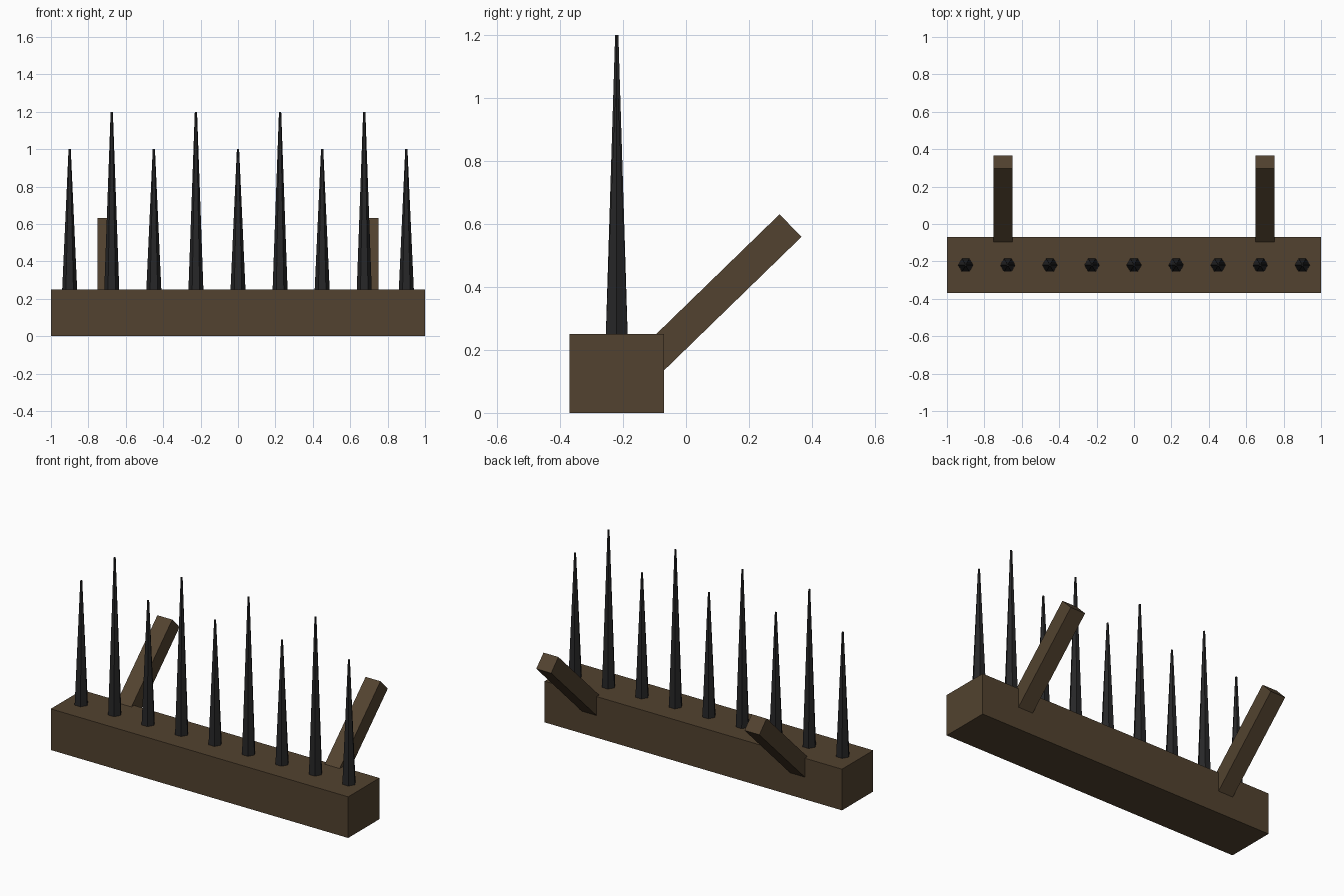
import bpy, bmesh
from math import radians, sin, cos
from mathutils import Matrix, Vector

if "Cube" in bpy.data.objects:
    bpy.data.objects.remove(bpy.data.objects["Cube"])


def material(name, rgb):
    m = bpy.data.materials.new(name)
    m.diffuse_color = (*rgb, 1.0)
    m.use_nodes = True
    m.node_tree.nodes["Principled BSDF"].inputs["Base Color"].default_value = m.diffuse_color
    return m


def add_object(name, bm, mat):
    mesh = bpy.data.meshes.new(name)
    bm.to_mesh(mesh)
    bm.free()
    mesh.materials.append(mat)
    ob = bpy.data.objects.new(name, mesh)
    bpy.context.collection.objects.link(ob)
    return ob


def box(name, size, centre, mat, tilt=0.0):
    bm = bmesh.new()
    bmesh.ops.create_cube(bm, size=1.0, matrix=Matrix.Diagonal((*size, 1.0)))
    ob = add_object(name, bm, mat)
    ob.location = centre
    ob.rotation_euler.x = tilt
    return ob


wood = material("dark_wood", (0.085, 0.055, 0.029))
iron = material("dark_iron", (0.02, 0.02, 0.021))

# Base beam
box("base_beam", (2.0, 0.30, 0.25), (0, -0.22, 0.125), wood)

# Tilted rear braces, sunk into the beam
TILT, LENGTH = 0.8, 0.7
end = Vector((0, 0.332, 0.595))
middle = end - Vector((0, sin(TILT), cos(TILT))) * LENGTH / 2
for side, x in (("left", -0.7), ("right", 0.7)):
    box(f"brace_{side}", (0.1, 0.1, LENGTH), (x, middle.y, middle.z), wood, -TILT)

# Row of six-sided spikes with alternating heights
for i in range(9):
    top = 1.2 if i % 2 else 1.0
    height = top - 0.25
    bm = bmesh.new()
    bmesh.ops.create_cone(bm, cap_ends=True, segments=6, radius1=0.04,
                          radius2=0.006, depth=height,
                          matrix=Matrix.Rotation(radians(90), 4, 'Z'))
    spike = add_object(f"spike_{i + 1}", bm, iron)
    spike.location = (-0.9 + 0.225 * i, -0.22, 0.25 + height / 2)
